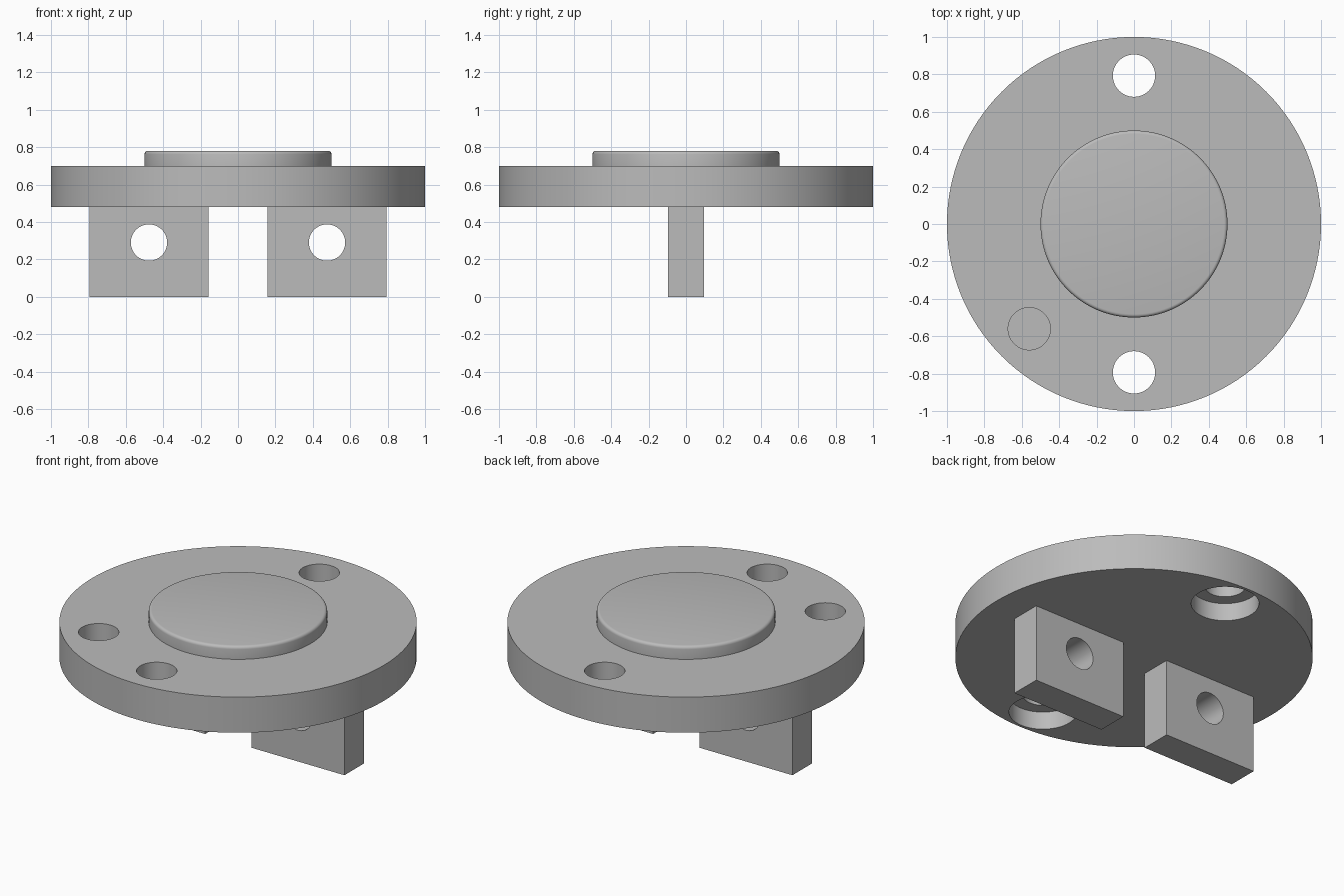
import bpy
import math
from mathutils import Matrix

cube = bpy.data.objects.get("Cube")
if cube:
    bpy.data.objects.remove(cube, do_unlink=True)

grey = bpy.data.materials.new("plain grey")
grey.use_nodes = True
grey.diffuse_color = (0.5, 0.5, 0.5, 1)
grey.node_tree.nodes["Principled BSDF"].inputs["Base Color"].default_value = (0.5, 0.5, 0.5, 1)

FLANGE_BOTTOM, FLANGE_TOP, BOSS_TOP = 0.48, 0.70, 0.78
BOLT_R, BOLT_Y = 0.113, 0.793


def cylinder(name, radius, x, y, z0, z1, sides=64):
    bpy.ops.mesh.primitive_cylinder_add(vertices=sides, radius=radius, depth=z1 - z0,
                                        location=(x, y, (z0 + z1) / 2))
    obj = bpy.context.object
    obj.name = name
    obj.data.materials.append(grey)
    return obj


def apply_modifiers(obj):
    bpy.context.view_layer.update()
    graph = bpy.context.evaluated_depsgraph_get()
    mesh = bpy.data.meshes.new_from_object(obj.evaluated_get(graph))
    obj.modifiers.clear()
    obj.data = mesh


def cut(obj, cutter):
    cutter.hide_render = True
    mod = obj.modifiers.new("hole", "BOOLEAN")
    mod.operation = "DIFFERENCE"
    mod.solver = "EXACT"
    mod.object = cutter
    apply_modifiers(obj)
    bpy.data.objects.remove(cutter, do_unlink=True)


def smooth(obj):
    bpy.ops.object.select_all(action="DESELECT")
    obj.select_set(True)
    bpy.context.view_layer.objects.active = obj
    bpy.ops.object.shade_smooth_by_angle(angle=math.radians(30))


# Round flange with two counterbored bolt holes and one blind hole
flange = cylinder("flange", 1, 0, 0, FLANGE_BOTTOM, FLANGE_TOP, 128)
for y in (-BOLT_Y, BOLT_Y):
    cut(flange, cylinder("bolt_cutter", BOLT_R, 0, y, 0.3, 0.9))
    cut(flange, cylinder("counterbore_cutter", 0.19, 0, y, 0.3, FLANGE_BOTTOM + 0.11))
cut(flange, cylinder("blind_cutter", BOLT_R, -0.56, -0.56, FLANGE_TOP - 0.15, 0.9))
smooth(flange)

# Raised boss with a rounded top rim
boss = cylinder("boss", 0.5, 0, 0, FLANGE_TOP, BOSS_TOP, 128)
rim = boss.data.attributes.new("bevel_weight_edge", "FLOAT", "EDGE")
for edge in boss.data.edges:
    if all(boss.data.vertices[v].co.z > 0 for v in edge.vertices):
        rim.data[edge.index].value = 1
bevel = boss.modifiers.new("rim", "BEVEL")
bevel.limit_method = "WEIGHT"
bevel.width = 0.018
bevel.segments = 4
apply_modifiers(boss)
smooth(boss)

# Two drilled lugs hanging under the flange
for side, sign in (("left", 1), ("right", -1)):
    x = sign * 0.476
    bpy.ops.mesh.primitive_cube_add(size=1)
    lug = bpy.context.object
    lug.name = side + "_lug"
    lug.data.transform(Matrix.Diagonal((0.636, 0.19, FLANGE_BOTTOM, 1)))
    lug.location = (x, 0, FLANGE_BOTTOM / 2)
    lug.data.materials.append(grey)
    pin = cylinder("pin_cutter", 0.097, x, 0, 0, 1)
    pin.rotation_euler.x = math.pi / 2
    pin.location.z = 0.29
    cut(lug, pin)
    smooth(lug)
